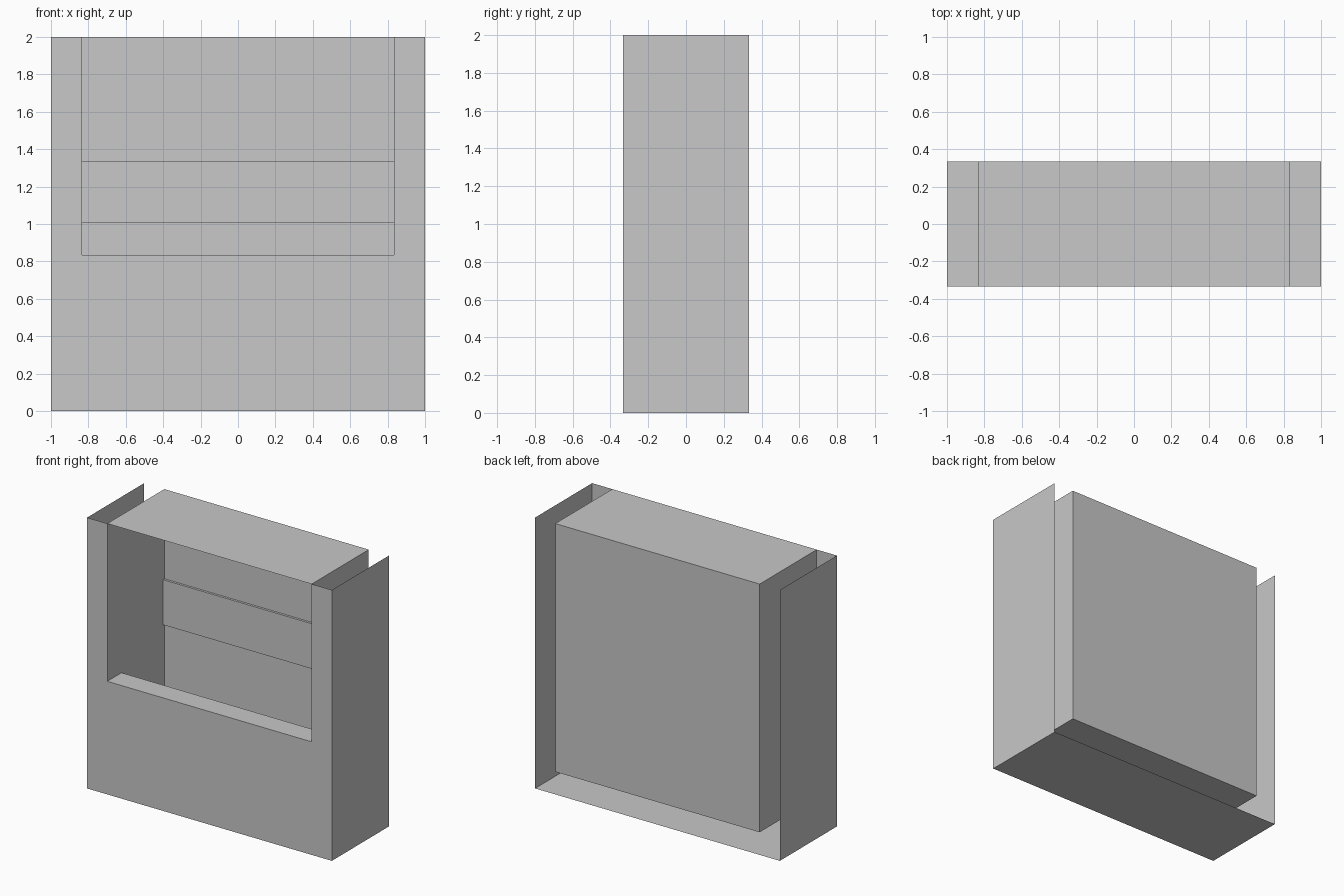
import bpy
import bmesh
from mathutils import Vector

cube = bpy.data.objects.get("Cube")
if cube:
    bpy.data.objects.remove(cube, do_unlink=True)

grey = bpy.data.materials.new("plain_grey")
grey.use_nodes = True
COLOUR = (0.58, 0.58, 0.58, 1)
grey.diffuse_color = COLOUR
grey.node_tree.nodes["Principled BSDF"].inputs["Base Color"].default_value = COLOUR

W, D, H = 1.0, 0.333, 2.0      # outer half width, half depth, height
IN, BASE, SILL = 0.835, 0.167, 0.835  # inner half width, inner floor, opening sill
LEDGE = -0.167                 # back edge of the ledge
BAND = 0.316                   # front of the raised band


def sheet(bm, origin, u, v):
    """Add one rectangular panel spanned by u and v."""
    o, u, v = Vector(origin), Vector(u), Vector(v)
    bm.faces.new([bm.verts.new(p) for p in (o, o + u, o + u + v, o + v)])


def part(name, panels):
    bm = bmesh.new()
    for panel in panels:
        sheet(bm, *panel)
    bmesh.ops.remove_doubles(bm, verts=bm.verts, dist=0.0005)
    mesh = bpy.data.meshes.new(name)
    bm.to_mesh(mesh)
    bm.free()
    mesh.materials.append(grey)
    obj = bpy.data.objects.new(name, mesh)
    bpy.context.collection.objects.link(obj)
    return obj


X, Y = Vector((1, 0, 0)), Vector((0, 1, 0))
Z = Vector((0, 0, 1))

# Outer shell, open at the top and back
part("shell_bottom", [((-W, -D, 0), Y * 2 * D, X * 2 * W)])
for side, s in (("right", -1), ("left", 1)):
    along = Y * 2 * D * s
    start = -D * s
    part(side + "_outer_wall", [((s * W, start, 0), along, Z * H)])
    part(side + "_inner_wall", [((s * IN, start, BASE), along, Z * (H - BASE))])

# Front frame: two posts and the panels below the opening
part("front_frame", [
    ((-W, -D, 0), X * (W - IN), Z * H),
    ((IN, -D, 0), X * (W - IN), Z * H),
    ((-IN, -D, 0), X * 2 * IN, Z * BASE),
    ((-IN, -D, BASE), X * 2 * IN, Z * (SILL - BASE)),
])

# Inner box
part("inner_top", [((-IN, -D, H), X * 2 * IN, Y * 2 * D)])
part("inner_floor", [((-IN, -D, BASE), Y * 2 * D, X * 2 * IN)])
part("back_panel", [((IN, D, BASE), X * -2 * IN, Z * (H - BASE))])

# Ledge behind the opening and its drop to the inner floor
part("ledge", [
    ((-IN, -D, SILL), X * 2 * IN, Y * (LEDGE + D)),
    ((IN, LEDGE, BASE), X * -2 * IN, Z * (SILL - BASE)),
])

# Raised band across the inside of the back panel
low, high = 1.005, 1.338
part("raised_band", [
    ((-IN, BAND, low), X * 2 * IN, Z * (high - low)),
    ((-IN, BAND, high), X * 2 * IN, Y * (D - BAND)),
    ((-IN, BAND, low), Y * (D - BAND), X * 2 * IN),
])
